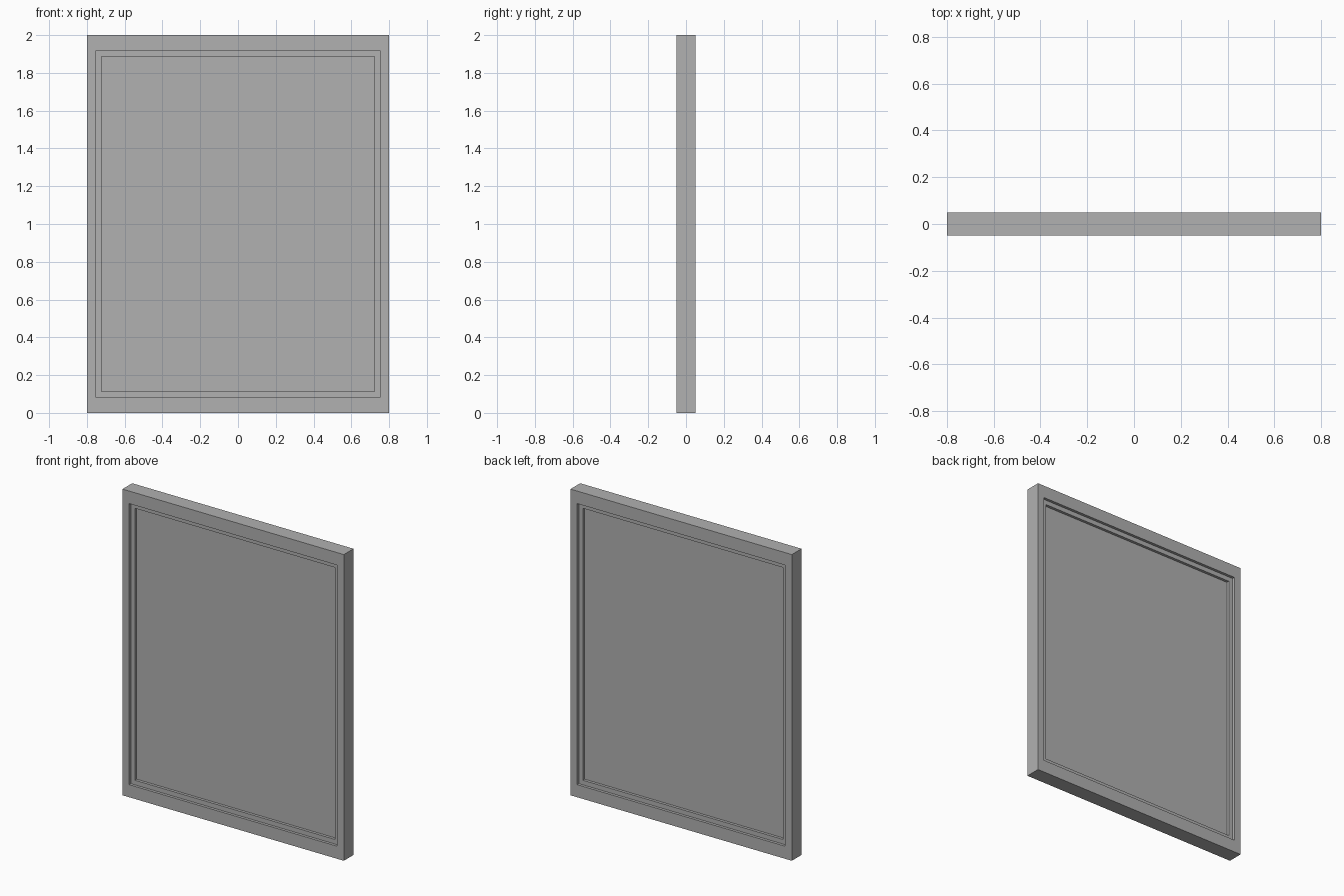
import bpy, bmesh

if "Cube" in bpy.data.objects:
    bpy.data.objects.remove(bpy.data.objects["Cube"])

CENTRE_Z = 1.0

# Dark grey used on every part
grey = bpy.data.materials.new("dark_grey")
grey.diffuse_color = (0.44, 0.44, 0.44, 1)
grey.use_nodes = True
grey.node_tree.nodes["Principled BSDF"].inputs["Base Color"].default_value = grey.diffuse_color


def finish(name, bm):
    bmesh.ops.recalc_face_normals(bm, faces=bm.faces)
    mesh = bpy.data.meshes.new(name)
    bm.to_mesh(mesh)
    bm.free()
    mesh.materials.append(grey)
    obj = bpy.data.objects.new(name, mesh)
    obj.location.z = CENTRE_Z
    bpy.context.collection.objects.link(obj)
    return obj


def ring(name, outer, inner, half_depth):
    """Mitred rectangular frame; outer and inner are (half width, half height)."""
    bm = bmesh.new()
    profile = [(outer, -half_depth), (inner, -half_depth),
               (inner, half_depth), (outer, half_depth)]
    corners = [(-1, -1), (1, -1), (1, 1), (-1, 1)]
    loops = [[bm.verts.new((sx * w, y, sz * h)) for (w, h), y in profile]
             for sx, sz in corners]
    for i in range(4):
        a, b = loops[i], loops[(i + 1) % 4]
        for j in range(4):
            k = (j + 1) % 4
            bm.faces.new((a[j], a[k], b[k], b[j]))
    return finish(name, bm)


def panel(name, half_size, half_depth):
    bm = bmesh.new()
    bmesh.ops.create_cube(bm, size=2)
    bmesh.ops.scale(bm, vec=(half_size[0], half_depth, half_size[1]), verts=bm.verts)
    return finish(name, bm)


# Outer frame, stepped inner sash and the recessed pane
outer_edge, frame_edge, sash_edge = (0.80, 1.00), (0.752, 0.918), (0.722, 0.888)
ring("outer_frame", outer_edge, frame_edge, 0.05)
ring("inner_sash", frame_edge, sash_edge, 0.032)
panel("pane", sash_edge, 0.014)
